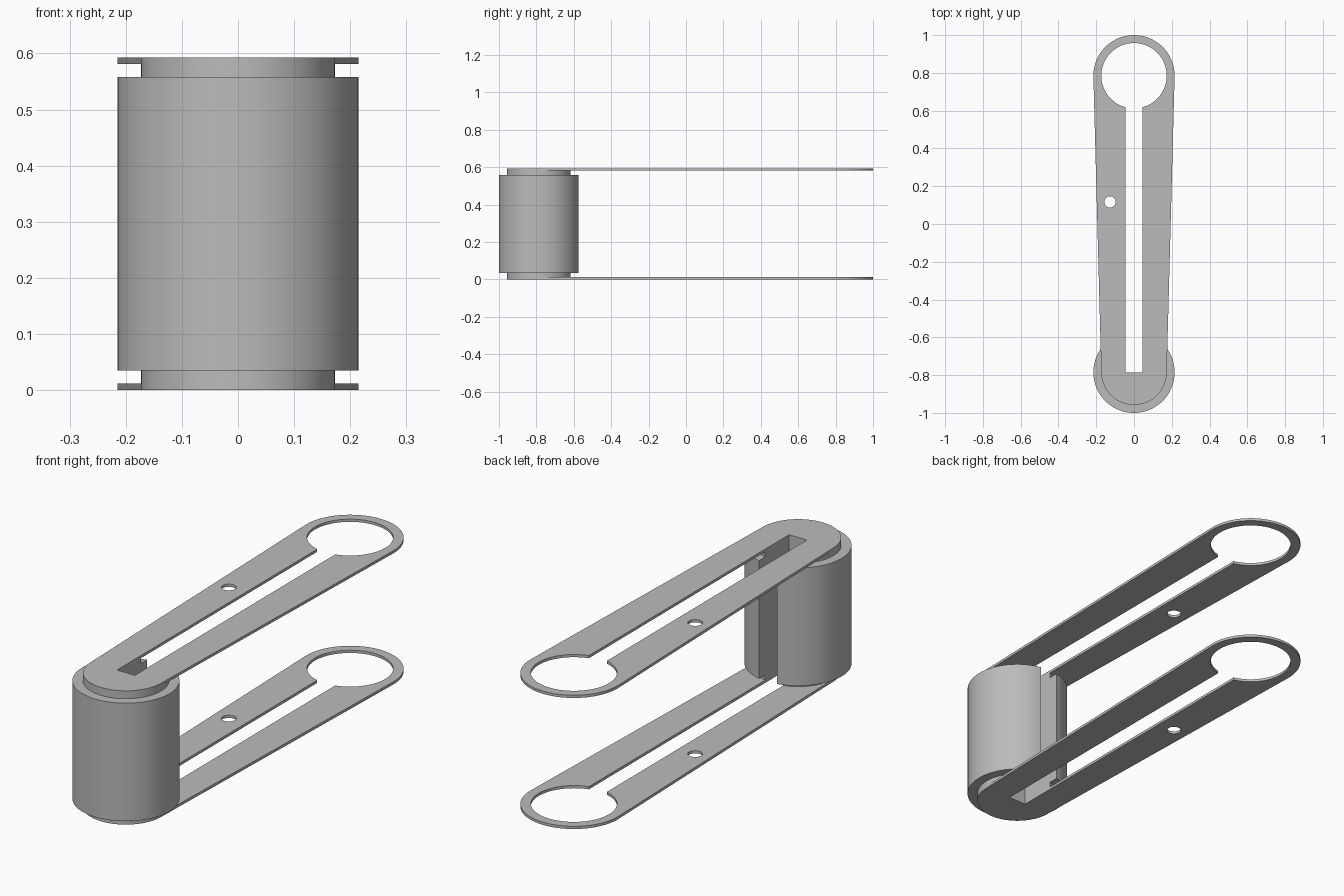
import bpy, bmesh
from math import pi, sin, cos, asin

cube = bpy.data.objects.get("Cube")
if cube:
    bpy.data.objects.remove(cube, do_unlink=True)

PIVOT = 0.785        # distance of both round ends from the middle
BIG, SMALL = 0.215, 0.173
SLOT = 0.044         # half width of the slot
PLATE, STEP, HEIGHT = 0.012, 0.035, 0.593

grey = bpy.data.materials.new("plain grey")
grey.use_nodes = True
colour = (0.5, 0.5, 0.5, 1)
grey.diffuse_color = colour
grey.node_tree.nodes["Principled BSDF"].inputs["Base Color"].default_value = colour


def arc(x, y, radius, start, end, steps=48):
    return [(x + radius * cos(start + (end - start) * i / steps),
             y + radius * sin(start + (end - start) * i / steps))
            for i in range(steps + 1)]


def extrude_profile(name, outlines, bottom, top):
    """Fill closed outlines (inner ones become holes) and extrude them."""
    curve = bpy.data.curves.new(name, 'CURVE')
    curve.dimensions = '2D'
    curve.fill_mode = 'BOTH'
    curve.extrude = (top - bottom) / 2
    for points in outlines:
        spline = curve.splines.new('POLY')
        spline.points.add(len(points) - 1)
        for point, (x, y) in zip(spline.points, points):
            point.co = (x, y, 0, 1)
        spline.use_cyclic_u = True
    helper = bpy.data.objects.new(name + "_curve", curve)
    bpy.context.collection.objects.link(helper)
    graph = bpy.context.evaluated_depsgraph_get()
    mesh = bpy.data.meshes.new_from_object(helper.evaluated_get(graph))
    bpy.data.objects.remove(helper, do_unlink=True)

    bm = bmesh.new()
    bm.from_mesh(mesh)
    bmesh.ops.remove_doubles(bm, verts=bm.verts, dist=0.0002)
    bmesh.ops.translate(bm, verts=bm.verts, vec=(0, 0, (top + bottom) / 2))
    bmesh.ops.recalc_face_normals(bm, faces=bm.faces)
    bm.to_mesh(mesh)
    bm.free()
    mesh.materials.clear()
    mesh.materials.append(grey)
    obj = bpy.data.objects.new(name, mesh)
    bpy.context.collection.objects.link(obj)
    bpy.ops.object.select_all(action='DESELECT')
    obj.select_set(True)
    bpy.context.view_layer.objects.active = obj
    bpy.ops.object.shade_smooth_by_angle(angle=pi / 6)
    return obj


def slotted_disc(radius):
    """Disc around the front pivot, slotted from its centre to the back."""
    gap = asin(SLOT / radius)
    return (arc(0, -PIVOT, radius, pi / 2 + gap, pi * 5 / 2 - gap, 80)
            + [(SLOT, -PIVOT), (-SLOT, -PIVOT)])


# Tapered arm outline, keyhole opening and small pin hole
tilt = asin((BIG - SMALL) / (2 * PIVOT))
arm = (arc(0, PIVOT, BIG, -tilt, pi + tilt)
       + arc(0, -PIVOT, SMALL, pi + tilt, 2 * pi - tilt))
gap = asin(SLOT / SMALL)
keyhole = (arc(0, PIVOT, SMALL, -pi / 2 + gap, pi * 3 / 2 - gap, 64)
           + [(-SLOT, -PIVOT), (SLOT, -PIVOT)])
pin_hole = arc(-0.127, 0.117, 0.03, 0, 2 * pi, 32)[:-1]

# Main barrel
extrude_profile("barrel", [slotted_disc(BIG)], STEP, HEIGHT - STEP)

# Collar and arm plate at each end
for side, collar, plate in (("lower", (PLATE, STEP), (0, PLATE)),
                            ("upper", (HEIGHT - STEP, HEIGHT - PLATE),
                             (HEIGHT - PLATE, HEIGHT))):
    extrude_profile(side + "_collar", [slotted_disc(SMALL)], *collar)
    extrude_profile(side + "_arm_plate", [arm, keyhole, pin_hole], *plate)
